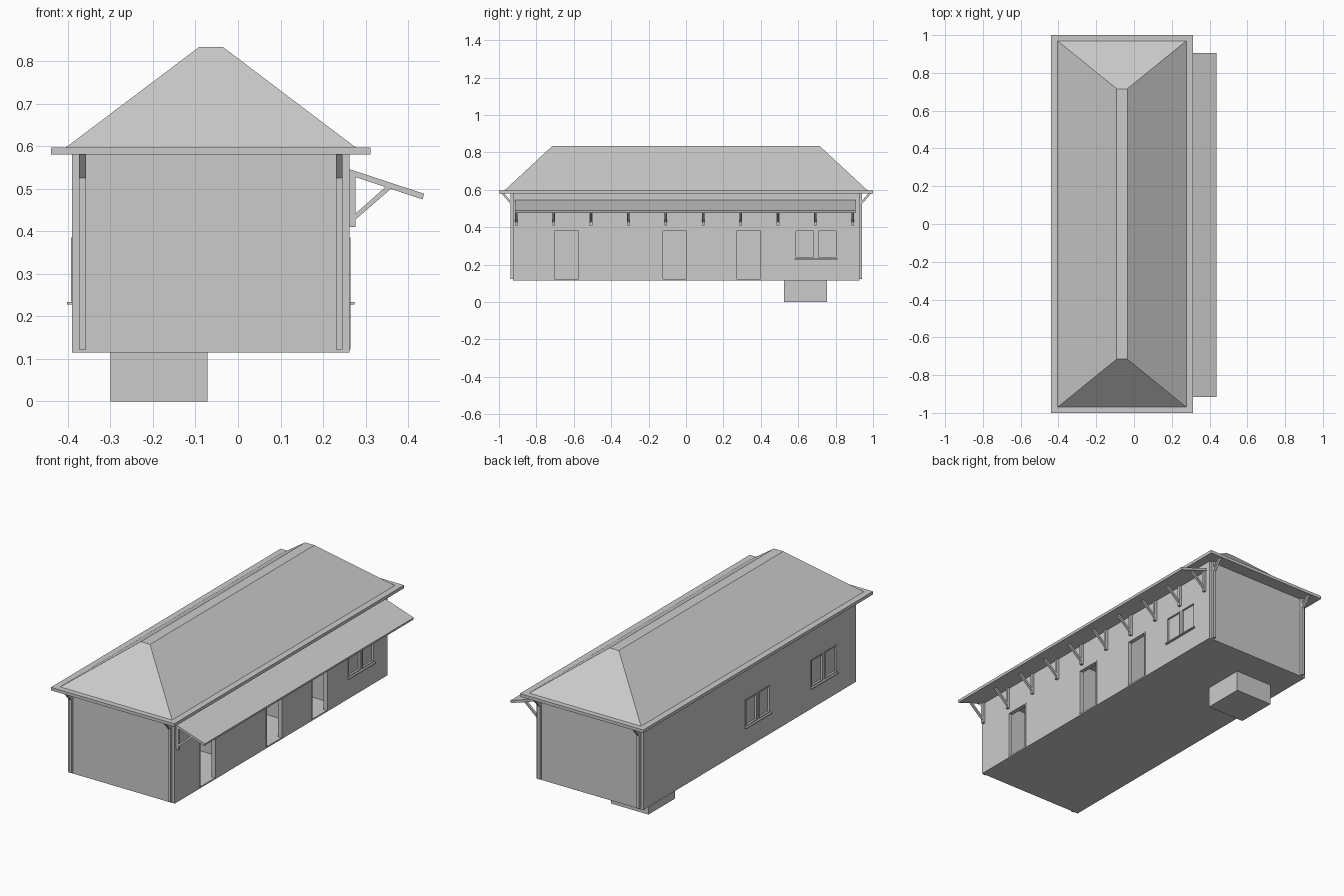
import bpy, bmesh
from mathutils import Vector

old = bpy.data.objects.get("Cube")
if old:
    bpy.data.objects.remove(old, do_unlink=True)

grey = bpy.data.materials.new("plain grey")
grey.use_nodes = True
colour = (0.6, 0.6, 0.6, 1)
grey.diffuse_color = colour
grey.node_tree.nodes["Principled BSDF"].inputs["Base Color"].default_value = colour


def finish(name, bm):
    bmesh.ops.recalc_face_normals(bm, faces=bm.faces)
    mesh = bpy.data.meshes.new(name)
    bm.to_mesh(mesh)
    bm.free()
    mesh.materials.append(grey)
    obj = bpy.data.objects.new(name, mesh)
    bpy.context.collection.objects.link(obj)
    return obj


def boxes(name, ranges):
    """One object from boxes given as ((x0, x1), (y0, y1), (z0, z1))."""
    bm = bmesh.new()
    for r in ranges:
        verts = bmesh.ops.create_cube(bm, size=1)["verts"]
        for v in verts:
            v.co = Vector([(a + b) / 2 + c * (b - a) for (a, b), c in zip(r, v.co)])
    return finish(name, bm)


def add_prism(bm, profile, axis, start, end):
    """Extrude a profile of (horizontal, z) points along x or y."""
    def place(p, t):
        return (t, p[0], p[1]) if axis == "x" else (p[0], t, p[1])
    face = bm.faces.new([bm.verts.new(place(p, start)) for p in profile])
    out = bmesh.ops.extrude_face_region(bm, geom=[face])["geom"]
    move = (end - start, 0, 0) if axis == "x" else (0, end - start, 0)
    bmesh.ops.translate(bm, vec=move, verts=[g for g in out if isinstance(g, bmesh.types.BMVert)])


def cut(obj, cutter):
    cutter.hide_render = True
    mod = obj.modifiers.new("cut", "BOOLEAN")
    mod.operation = "DIFFERENCE"
    mod.solver = "EXACT"
    mod.object = cutter
    bpy.context.view_layer.objects.active = obj
    bpy.ops.object.modifier_apply(modifier=mod.name)
    bpy.data.objects.remove(cutter, do_unlink=True)


# Main dimensions
LEFT, RIGHT, FRONT, BACK = -0.39, 0.262, -0.925, 0.928
BASE, EAVE, THICK = 0.115, 0.58, 0.024
SILL, HEAD, FLOOR = 0.235, 0.385, 0.122
doors = [(-0.71, -0.57), (-0.13, 0.01), (0.265, 0.405)]
right_windows = [(0.583, 0.688), (0.702, 0.807)]
left_windows = [(-0.752, -0.647), (-0.633, -0.528), (-0.172, -0.072), (-0.058, 0.042)]

# Walls: solid block hollowed into rooms, then pierced by openings
walls = boxes("walls", [((LEFT, RIGHT), (FRONT, BACK), (BASE, EAVE))])
stops = [FRONT + THICK / 2, -0.34, 0.2, 0.5, BACK - THICK / 2]
half = THICK / 2
cut(walls, boxes("room_cutter", [
    ((LEFT + THICK, RIGHT - THICK), (a + half, b - half), (FLOOR, EAVE - 0.01))
    for a, b in zip(stops, stops[1:])]))
right_span = (RIGHT - THICK - 0.01, RIGHT + 0.02)
left_span = (LEFT - 0.02, LEFT + THICK + 0.01)
cut(walls, boxes("opening_cutter",
                 [(right_span, d, (FLOOR + 0.001, HEAD)) for d in doors]
                 + [(right_span, w, (SILL, HEAD)) for w in right_windows]
                 + [(left_span, w, (SILL, HEAD)) for w in left_windows]))


# Frames around openings, with glass and sills at windows
def frame(x, y, z0, bottom):
    w = 0.006
    parts = [(x, (y[0], y[0] + w), (z0, HEAD)),
             (x, (y[1] - w, y[1]), (z0, HEAD)),
             (x, (y[0] + w, y[1] - w), (HEAD - w, HEAD))]
    if bottom:
        parts.append((x, (y[0] + w, y[1] - w), (z0, z0 + w)))
    return parts


frame_right = (RIGHT - 0.02, RIGHT + 0.003)
frame_left = (LEFT - 0.003, LEFT + 0.02)
boxes("door_frames", [p for d in doors for p in frame(frame_right, d, FLOOR, False)])
for side, windows, span, edge, out in (("right", right_windows, frame_right, RIGHT, 1),
                                       ("left", left_windows, frame_left, LEFT, -1)):
    boxes(side + "_window_frames", [p for w in windows for p in frame(span, w, SILL, True)])
    pane = tuple(sorted((edge - out * 0.008, edge - out * 0.012)))
    boxes(side + "_window_panes", [(pane, w, (SILL, HEAD)) for w in windows])
    ledge = tuple(sorted((edge - out * 0.005, edge + out * 0.012)))
    boxes(side + "_window_sills", [
        (ledge, (a[0] - 0.004, b[1] + 0.004), (SILL - 0.007, SILL - 0.001))
        for a, b in zip(windows[::2], windows[1::2])])

# Base block under the floor
boxes("base_block", [((-0.30, -0.072), (0.525, 0.755), (0, BASE))])

# Roof: flat eave slab and hipped top with a narrow flat ridge
boxes("eave_slab", [((-0.44, 0.312), (-1, 1), (EAVE, 0.597))])
bm = bmesh.new()
bottom, top = [[bm.verts.new((x, y, z)) for x, y in
                ((x0, -ye), (x1, -ye), (x1, ye), (x0, ye))]
               for x0, x1, ye, z in ((-0.405, 0.277, 0.97, 0.597),
                                     (-0.092, -0.035, 0.716, 0.833))]
bm.faces.new(bottom)
bm.faces.new(top)
for i in range(4):
    j = (i + 1) % 4
    bm.faces.new((bottom[i], bottom[j], top[j], top[i]))
finish("hipped_roof", bm)

# Sloping awning along the door side
bm = bmesh.new()
add_prism(bm, [(RIGHT, 0.546), (0.438, 0.488), (0.434, 0.475), (RIGHT, 0.532)],
          "y", -0.915, 0.905)
finish("awning", bm)

# Awning brackets: wall post and diagonal strut
bm = bmesh.new()
for i in range(10):
    y = -0.908 + i * 0.2
    add_prism(bm, [(RIGHT, 0.41), (0.277, 0.41), (0.277, 0.53), (RIGHT, 0.535)],
              "y", y - 0.007, y + 0.007)
    add_prism(bm, [(0.277, 0.428), (0.361, 0.501), (0.348, 0.505), (0.277, 0.442)],
              "y", y - 0.006, y + 0.006)
finish("awning_brackets", bm)

# End posts with braces reaching out to the eaves
bm = bmesh.new()
for wall, out in ((FRONT, -1), (BACK, 1)):
    for x in (-0.366, 0.238):
        add_prism(bm, [(wall, 0.122), (wall + out * 0.014, 0.122),
                       (wall + out * 0.014, EAVE), (wall, EAVE)], "x", x - 0.008, x + 0.008)
        add_prism(bm, [(wall + out * 0.014, 0.525), (wall + out * 0.062, EAVE),
                       (wall + out * 0.046, EAVE), (wall + out * 0.014, 0.542)],
                  "x", x - 0.008, x + 0.008)
finish("end_posts", bm)
